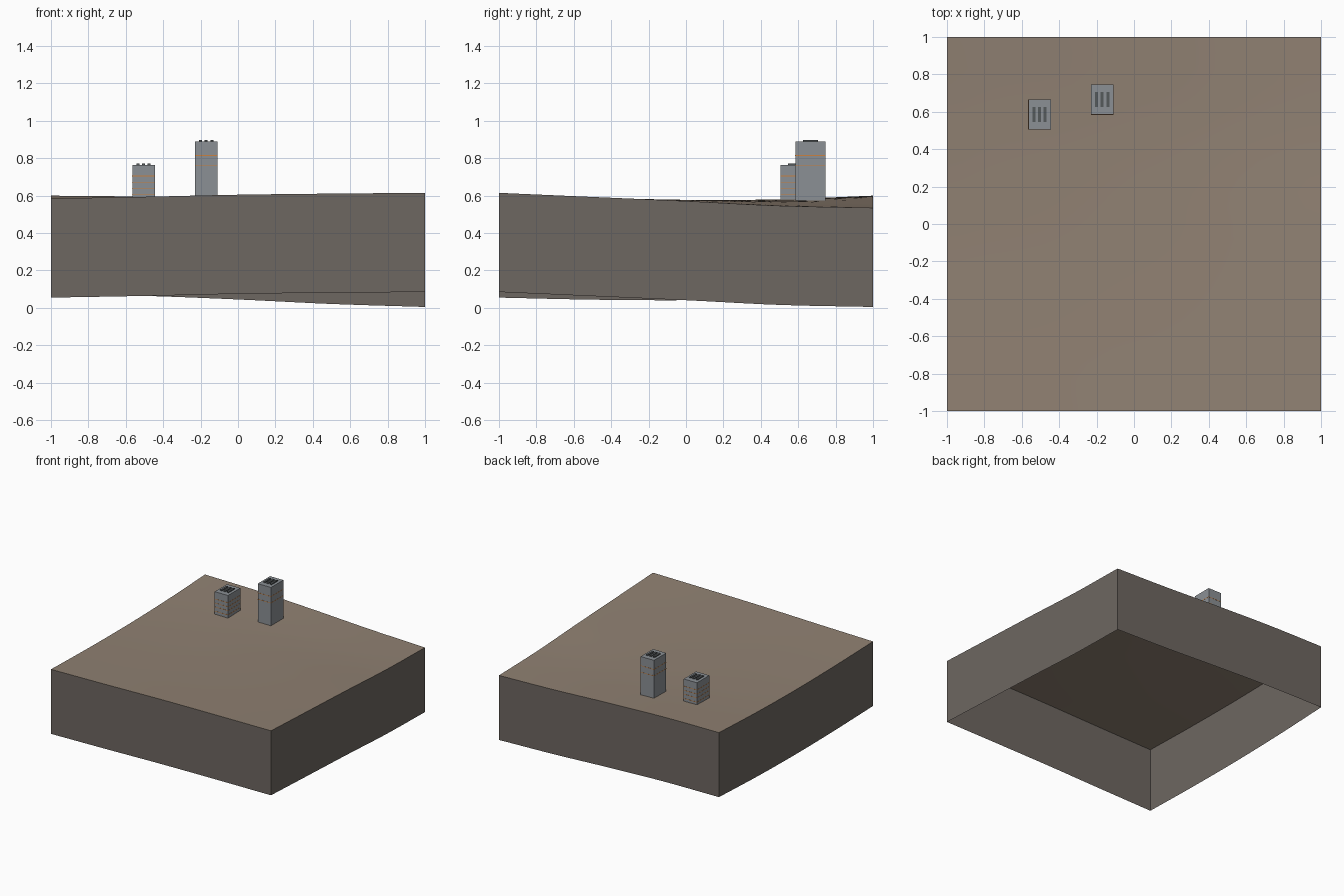
import bpy
import bmesh
import math

old = bpy.data.objects.get("Cube")
if old:
    bpy.data.objects.remove(old, do_unlink=True)


def make_material(name, color):
    mat = bpy.data.materials.new(name)
    mat.use_nodes = True
    rgba = (*color, 1.0)
    mat.diffuse_color = rgba
    mat.node_tree.nodes["Principled BSDF"].inputs["Base Color"].default_value = rgba
    return mat


EARTH = make_material("brown earth", (0.28, 0.22, 0.17))
ROCK = make_material("dark rock", (0.155, 0.135, 0.12))
CONCRETE = make_material("grey concrete", (0.26, 0.28, 0.30))
ORANGE = make_material("orange trim", (0.60, 0.22, 0.05))
DARK = make_material("dark vent", (0.09, 0.10, 0.105))


def add_object(name, bm, mats):
    mesh = bpy.data.meshes.new(name)
    bm.to_mesh(mesh)
    bm.free()
    for mat in mats:
        mesh.materials.append(mat)
    obj = bpy.data.objects.new(name, mesh)
    bpy.context.collection.objects.link(obj)
    return obj


def add_box(name, low, high, mat):
    bm = bmesh.new()
    bmesh.ops.create_cube(bm, size=1)
    for v in bm.verts:
        v.co = [l + (c + 0.5) * (h - l) for c, l, h in zip(v.co, low, high)]
    return add_object(name, bm, [mat])


# Edge height profiles of the ground, sampled at five even steps
FRONT = (0.585, 0.594, 0.605, 0.611, 0.615)
BACK = (0.60, 0.594, 0.575, 0.551, 0.535)
LEFT = (0.585, 0.574, 0.571, 0.58, 0.60)
RIGHT = (0.615, 0.593, 0.571, 0.546, 0.535)


def profile(p, t):
    """Smooth interpolation through evenly spaced heights."""
    s = t * (len(p) - 1)
    i = min(int(s), len(p) - 2)
    f = s - i
    b, c = p[i], p[i + 1]
    a = p[i - 1] if i > 0 else 2 * b - c
    d = p[i + 2] if i + 2 < len(p) else 2 * c - b
    return b + f / 2 * (c - a + f * (2*a - 5*b + 4*c - d + f * (3*(b - c) + d - a)))


def ground_height(x, y):
    """Patch blended between the four edge profiles."""
    u, v = (x + 1) / 2, (y + 1) / 2
    edges = ((1 - v) * profile(FRONT, u) + v * profile(BACK, u)
             + (1 - u) * profile(LEFT, v) + u * profile(RIGHT, v))
    corners = ((1 - v) * ((1 - u) * FRONT[0] + u * FRONT[-1])
               + v * ((1 - u) * BACK[0] + u * BACK[-1]))
    return edges - corners


# Ground sheet
SKIRT = 0.53
bm = bmesh.new()
bmesh.ops.create_grid(bm, x_segments=24, y_segments=24, size=1)
for v in bm.verts:
    v.co.z = ground_height(v.co.x, v.co.y)
for f in bm.faces:
    f.smooth = True
# Skirt walls, dropped from the rim and left open underneath
rim = [e for e in bm.edges if e.is_boundary]
walls = bmesh.ops.extrude_edge_only(bm, edges=rim)["geom"]
for item in walls:
    if isinstance(item, bmesh.types.BMVert):
        item.co.z -= SKIRT
bm.normal_update()
for f in bm.faces:
    if abs(f.normal.z) < 0.5:
        f.material_index = 1
        f.smooth = False
        c = f.calc_center_median()
        if f.normal.x * c.x + f.normal.y * c.y < 0:
            f.normal_flip()
for e in bm.edges:
    if len({f.material_index for f in e.link_faces}) > 1:
        e.smooth = False
add_object("ground_block", bm, [EARTH, ROCK])

# Towers: centre, roof height and trim heights
TOWERS = {
    "short_tower": (-0.505, 0.585, 0.765, (0.605, 0.64, 0.672, 0.705)),
    "tall_tower": (-0.17, 0.665, 0.89, (0.762, 0.815)),
}
HALF_X, HALF_Y = 0.06, 0.08
for name, (x, y, top, bands) in TOWERS.items():
    add_box(name, (x - HALF_X, y - HALF_Y, 0.575),
            (x + HALF_X, y + HALF_Y, top), CONCRETE)
    # Thin trim bands around the walls
    lip = 0.001
    for z in bands:
        add_box(name + "_trim",
                (x - HALF_X - lip, y - HALF_Y - lip, z - 0.002),
                (x + HALF_X + lip, y + HALF_Y + lip, z + 0.002), ORANGE)
    # Three long roof vents
    for i in (-1, 0, 1):
        vx = x + i * 0.03
        add_box(name + "_roof_vent", (vx - 0.008, y - 0.04, top - 0.005),
                (vx + 0.008, y + 0.04, top + 0.008), DARK)
